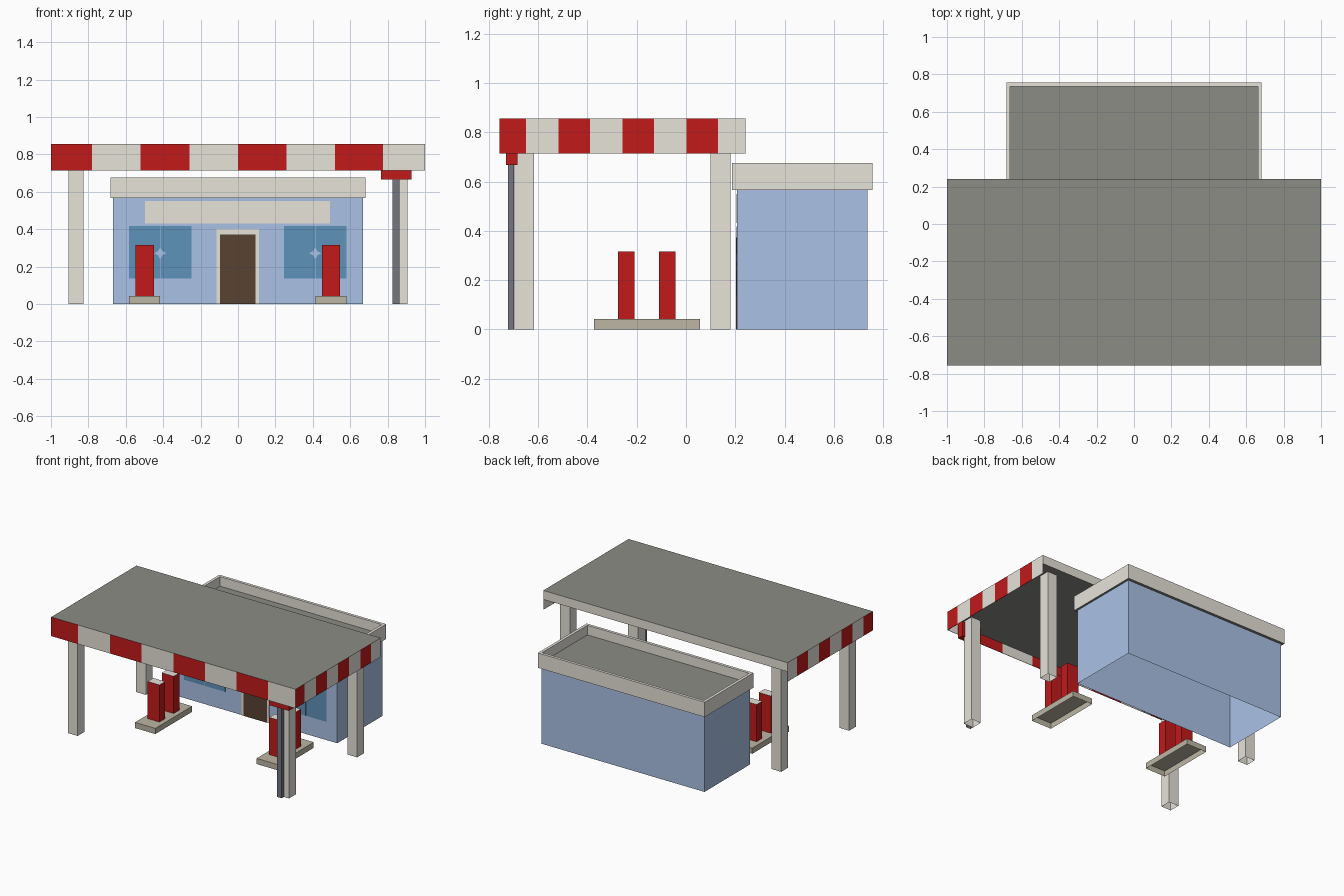
import bpy, bmesh, math
from mathutils import Vector

if "Cube" in bpy.data.objects:
    bpy.data.objects.remove(bpy.data.objects["Cube"])


def lin(c):
    c /= 255
    return c / 12.92 if c <= 0.04045 else ((c + 0.055) / 1.055) ** 2.4


def material(name, *rgb):
    m = bpy.data.materials.new(name)
    m.diffuse_color = (*[lin(c) for c in rgb], 1)
    m.use_nodes = True
    m.node_tree.nodes["Principled BSDF"].inputs["Base Color"].default_value = m.diffuse_color
    return m


RED = material("red paint", 194, 26, 27)
CREAM = material("cream plaster", 231, 227, 218)
BLUE = material("blue wall", 170, 194, 230)
GLASS = material("window glass", 94, 146, 184)
BROWN = material("brown door", 88, 66, 50)
ROOF = material("grey roofing", 140, 140, 133)
KERB = material("kerb concrete", 188, 182, 164)
METAL = material("pole metal", 118, 118, 130)

# face directions of a box, each with its corner indices (index bits: x=1, y=2, z=4)
SIDES = {"-x": (0, 4, 6, 2), "+x": (1, 3, 7, 5), "-y": (0, 1, 5, 4),
         "+y": (2, 6, 7, 3), "-z": (0, 2, 3, 1), "+z": (4, 5, 7, 6)}


def box(x, y, z, mat, skip=(), paint=None):
    """Box description: three ranges, colour, sides left open, sides in other colours."""
    return x, y, z, mat, skip, paint or {}


def part(name, *boxes):
    """One object made of one or more boxes."""
    bm, mats = bmesh.new(), []
    for x, y, z, mat, skip, paint in boxes:
        v = [bm.verts.new((x[i & 1], y[i >> 1 & 1], z[i >> 2])) for i in range(8)]
        for side, ids in SIDES.items():
            if side in skip:
                continue
            m = paint.get(side, mat)
            if m not in mats:
                mats.append(m)
            bm.faces.new([v[i] for i in ids]).material_index = mats.index(m)
    return finish(name, bm, mats)


def finish(name, bm, mats):
    me = bpy.data.meshes.new(name)
    bm.to_mesh(me)
    bm.free()
    for m in mats:
        me.materials.append(m)
    ob = bpy.data.objects.new(name, me)
    bpy.context.collection.objects.link(ob)
    return ob


# canopy slab: grey above and below, cream back edge
F, B, T = -0.756, 0.241, 0.003         # front, back, fascia thickness
LOW, MID, TOP = 0.715, 0.79, 0.856
part("canopy_slab", box((-1 + T, 1 - T), (F + T, B), (MID, TOP), CREAM,
                        ("-x", "+x", "-y"), {"+z": ROOF, "-z": ROOF}))

# striped front fascia
cuts = [-1 + T, -0.78, -0.52, -0.26, 0, 0.258, 0.518, 0.775, 1 - T]
part("canopy_front_fascia", *[
    box((a, b), (F, F + T), (LOW, TOP), (RED, CREAM)[i % 2], ("-x", "+x"), {"+z": ROOF})
    for i, (a, b) in enumerate(zip(cuts, cuts[1:]))])

# striped side fascias, their front ends match the front stripes
cuts = [F, -0.65, -0.517, -0.39, -0.258, -0.13, 0.002, 0.13, B]
for side, xr, corner in (("left", (-1, -1 + T), RED), ("right", (1 - T, 1), CREAM)):
    segs = []
    for i, (a, b) in enumerate(zip(cuts, cuts[1:])):
        skip = [s for s, hide in (("-y", i > 0), ("+y", i < 7)) if hide]
        segs.append(box(xr, (a, b), (LOW, TOP), (RED, CREAM)[i % 2], skip,
                        {"+z": ROOF, "-y": corner}))
    part(f"canopy_{side}_fascia", *segs)

# canopy pillars
for side, xr in (("left", (-0.905, -0.825)), ("right", (0.825, 0.905))):
    for end, yr in (("front", (-0.696, -0.616)), ("back", (0.1, 0.18))):
        part(f"{end}_{side}_pillar", box(xr, yr, (0, MID), CREAM, ("-z", "+z")))

# pole with red block in front of the right pillar
part("sign_pole", box((0.825, 0.863), (-0.722, -0.697), (0, 0.67), METAL, ("-z",)))
part("sign_block", box((0.765, 0.927), (-0.73, -0.683), (0.667, 0.78), RED))

# pump islands with two pumps each
for side, cx in (("left", -0.499), ("right", 0.497)):
    part(f"{side}_pump_island",
         box((cx - 0.083, cx + 0.083), (-0.373, 0.057), (0, 0.042), KERB, ("-z",)))
    for end, yr in (("front", (-0.275, -0.209)), ("back", (-0.109, -0.043))):
        part(f"{side}_{end}_pump", box((cx - 0.049, cx + 0.049), yr, (0.042, 0.317), RED,
                                       ("-z",), {"+z": CREAM}))

# shop walls, open below
W = 0.207
X, Y0, Y1, P = 0.683, 0.187, 0.757, 0.021
Z0, ZR, Z1 = 0.566, 0.605, 0.676       # roof underside, roof deck, parapet top
part("shop_walls", box((-0.667, 0.667), (W, 0.736), (0, Z0), BLUE, ("-z", "+z")))

# overhanging roof: grey underside and deck inside a cream parapet
part("shop_roof",
     box((-X, X), (Y0, Y1), (Z0, ZR), CREAM, ("+z",), {"-z": ROOF}),
     box((-X + P, X - P), (Y0 + P, Y1 - P), (Z0, ZR), ROOF,
         ("-x", "+x", "-y", "+y", "-z")))
part("shop_parapet",
     box((-X, X), (Y0, Y0 + P), (ZR, Z1), CREAM, ("-z",)),
     box((-X, X), (Y1 - P, Y1), (ZR, Z1), CREAM, ("-z",)),
     box((-X, -X + P), (Y0 + P, Y1 - P), (ZR, Z1), CREAM, ("-y", "+y", "-z")),
     box((X - P, X), (Y0 + P, Y1 - P), (ZR, Z1), CREAM, ("-y", "+y", "-z")))

# blank board, door frame and door
part("fascia_board", box((-0.497, 0.493), (W - 0.002, W), (0.432, 0.55), CREAM))
part("door_frame", box((-0.115, 0.112), (W - 0.002, W), (0, 0.4), CREAM))
part("door", box((-0.097, 0.094), (W - 0.004, W), (0, 0.373), BROWN))

# windows: two panes with a wall-coloured four-pointed star in the middle
for side, cx in (("left", -0.416), ("right", 0.413)):
    part(f"{side}_window", *[
        box(xr, (W - 0.002, W), (0.136, 0.418), GLASS)
        for xr in ((cx - 0.168, cx - 0.002), (cx + 0.002, cx + 0.168))])
    bm = bmesh.new()
    ring = []
    for i in range(8):
        r = 0.016 if i % 2 else 0.033
        a = i * math.pi / 4
        ring.append(bm.verts.new((cx + r * math.cos(a), W - 0.004, 0.272 + r * math.sin(a))))
    face = bm.faces.new(ring)
    new = bmesh.ops.extrude_face_region(bm, geom=[face])["geom"]
    bmesh.ops.translate(bm, vec=Vector((0, 0.003, 0)),
                        verts=[g for g in new if isinstance(g, bmesh.types.BMVert)])
    bmesh.ops.recalc_face_normals(bm, faces=bm.faces)
    finish(f"{side}_window_star", bm, [BLUE])
